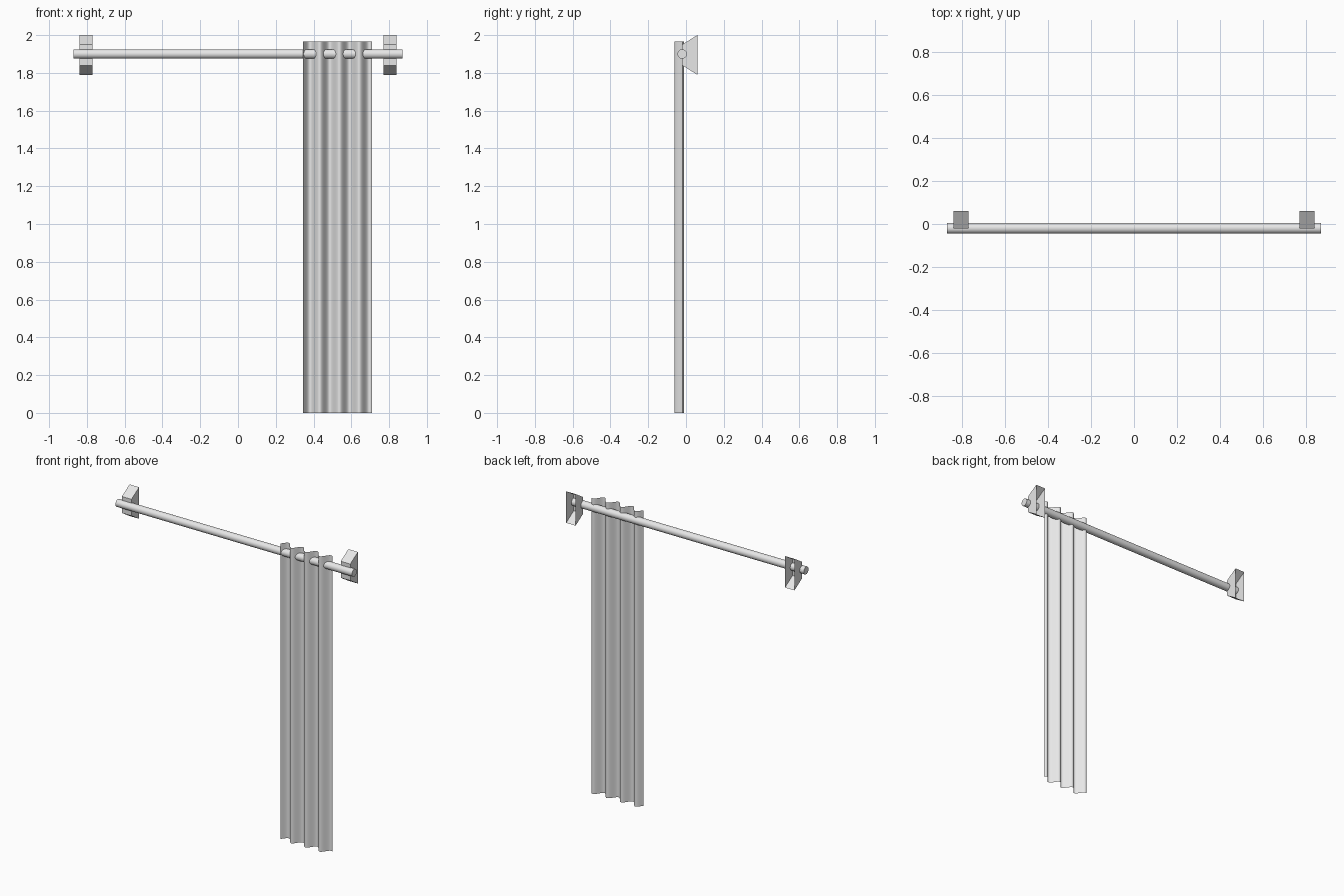
import bpy, bmesh, math

if "Cube" in bpy.data.objects:
    bpy.data.objects.remove(bpy.data.objects["Cube"])

grey = bpy.data.materials.new("light grey")
grey.diffuse_color = (0.8, 0.8, 0.8, 1)
grey.use_nodes = True
grey.node_tree.nodes["Principled BSDF"].inputs["Base Color"].default_value = grey.diffuse_color

ROD_Y, ROD_Z, ROD_R = -0.02, 1.90, 0.025


def make_object(name, bm, smooth=False):
    mesh = bpy.data.meshes.new(name)
    bm.to_mesh(mesh)
    bm.free()
    mesh.materials.append(grey)
    obj = bpy.data.objects.new(name, mesh)
    bpy.context.collection.objects.link(obj)
    if smooth:
        bpy.ops.object.select_all(action='DESELECT')
        obj.select_set(True)
        bpy.context.view_layer.objects.active = obj
        bpy.ops.object.shade_smooth_by_angle(angle=math.radians(40))
    return obj


# Curtain rod: a long round bar lying along x
bpy.ops.mesh.primitive_cylinder_add(vertices=32, radius=ROD_R, depth=1.74,
                                    location=(0, ROD_Y, ROD_Z),
                                    rotation=(0, math.pi / 2, 0))
rod = bpy.context.object
rod.name = "curtain_rod"
rod.data.materials.append(grey)
bpy.ops.object.shade_smooth_by_angle(angle=math.radians(40))


# Wall brackets: tapered shells, open at the back
def bracket(name, x):
    profile = [(0.06, 1.79), (-0.02, 1.84), (-0.02, 1.95), (0.06, 2.0)]
    bm = bmesh.new()
    left, right = [[bm.verts.new((x + s * 0.035, y, z)) for y, z in profile]
                   for s in (-1, 1)]
    bm.faces.new(left)
    bm.faces.new(right)
    for i in range(3):
        bm.faces.new((left[i], left[i + 1], right[i + 1], right[i]))
    bmesh.ops.recalc_face_normals(bm, faces=bm.faces[:])
    return make_object(name, bm)


bracket("left_bracket", -0.805)
bracket("right_bracket", 0.805)

# Curtain: a thin wavy sheet that weaves in front of and behind the rod
X0, X1, TOP, STEPS = 0.345, 0.71, 1.965, 84
bm = bmesh.new()
previous = None
for i in range(STEPS + 1):
    x = X0 + (X1 - X0) * i / STEPS
    y = -0.035 + 0.025 * math.cos(2 * math.pi * (x - 0.485) / 0.1045)
    pair = (bm.verts.new((x, y, 0)), bm.verts.new((x, y, TOP)))
    if previous:
        bm.faces.new((previous[0], pair[0], pair[1], previous[1]))
    previous = pair
make_object("curtain", bm, smooth=True)
